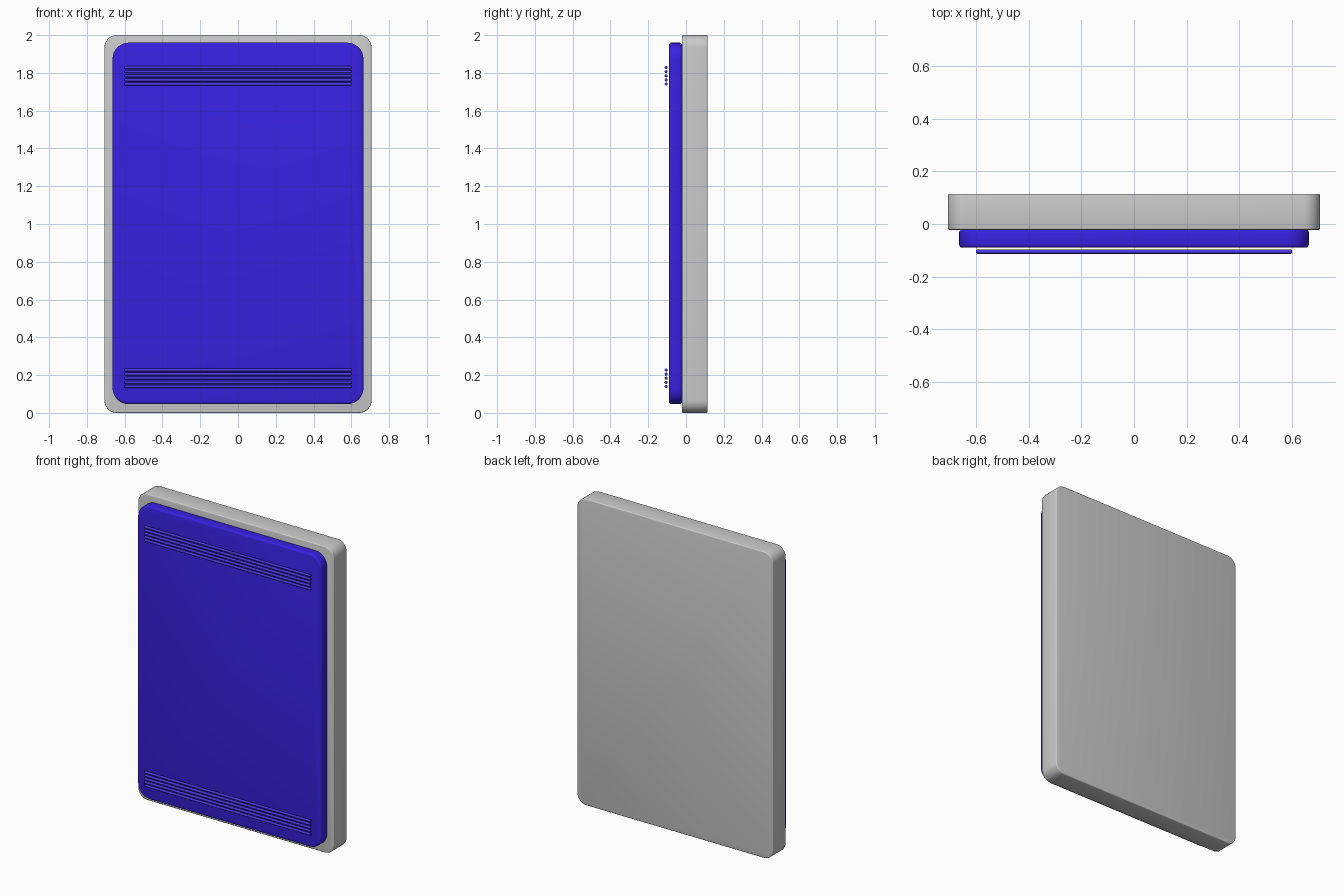
import bpy, bmesh, math
from mathutils import Vector

if "Cube" in bpy.data.objects:
    bpy.data.objects.remove(bpy.data.objects["Cube"])


def material(name, rgb):
    m = bpy.data.materials.new(name)
    m.diffuse_color = (*rgb, 1)
    m.use_nodes = True
    m.node_tree.nodes["Principled BSDF"].inputs["Base Color"].default_value = m.diffuse_color
    return m


def finish(obj, mat=None):
    if mat:
        obj.data.materials.append(mat)
    bpy.ops.object.select_all(action='DESELECT')
    obj.select_set(True)
    bpy.context.view_layer.objects.active = obj
    bpy.ops.object.shade_smooth_by_angle(angle=math.radians(35))


def rounded_slab(name, half_w, z0, z1, y0, y1, radius, edge, mat=None, steps=8):
    """Rounded rectangle in XZ, extruded along Y, with softened rims."""
    bm = bmesh.new()
    verts = []
    corners = [(half_w - radius, z1 - radius), (radius - half_w, z1 - radius),
               (radius - half_w, z0 + radius), (half_w - radius, z0 + radius)]
    for i, (cx, cz) in enumerate(corners):
        for k in range(steps + 1):
            a = math.pi / 2 * (i + k / steps)
            verts.append(bm.verts.new((cx + radius * math.cos(a), y0,
                                       cz + radius * math.sin(a))))
    face = bm.faces.new(verts)
    new = bmesh.ops.extrude_face_region(bm, geom=[face])['geom']
    bmesh.ops.translate(bm, vec=Vector((0, y1 - y0, 0)),
                        verts=[v for v in new if isinstance(v, bmesh.types.BMVert)])
    bmesh.ops.recalc_face_normals(bm, faces=bm.faces)
    rims = [e for e in bm.edges if abs(e.verts[0].co.y - e.verts[1].co.y) < 1e-6]
    bmesh.ops.bevel(bm, geom=rims, offset=edge, segments=3, profile=0.5, affect='EDGES')
    me = bpy.data.meshes.new(name)
    bm.to_mesh(me)
    bm.free()
    obj = bpy.data.objects.new(name, me)
    bpy.context.collection.objects.link(obj)
    finish(obj, mat)
    return obj


def rib(name, z, mat):
    """Thin horizontal rod with softened ends."""
    bpy.ops.mesh.primitive_cylinder_add(vertices=16, radius=0.008, depth=1.2,
                                        location=(0, -0.105, z),
                                        rotation=(0, math.pi / 2, 0))
    obj = bpy.context.object
    obj.name = name
    bev = obj.modifiers.new("soft_ends", 'BEVEL')
    bev.width = 0.004
    bev.segments = 2
    bev.limit_method = 'ANGLE'
    bev.angle_limit = math.radians(40)
    finish(obj, mat)


blue = material("blue", (0.04, 0.015, 0.75))
rib_blue = material("rib_blue", (0.07, 0.04, 0.8))

# Grey backing body and raised blue front cover
rounded_slab("body", 0.707, 0.0, 2.0, -0.022, 0.114, 0.065, 0.006)
rounded_slab("front_cover", 0.664, 0.046, 1.96, -0.09, -0.021, 0.085, 0.012, blue)

# Five grip ribs near the top and five near the bottom
for group, z0 in (("upper", 1.741), ("lower", 0.14)):
    for i in range(5):
        rib(f"{group}_rib_{i + 1}", z0 + i * 0.0218, rib_blue)
